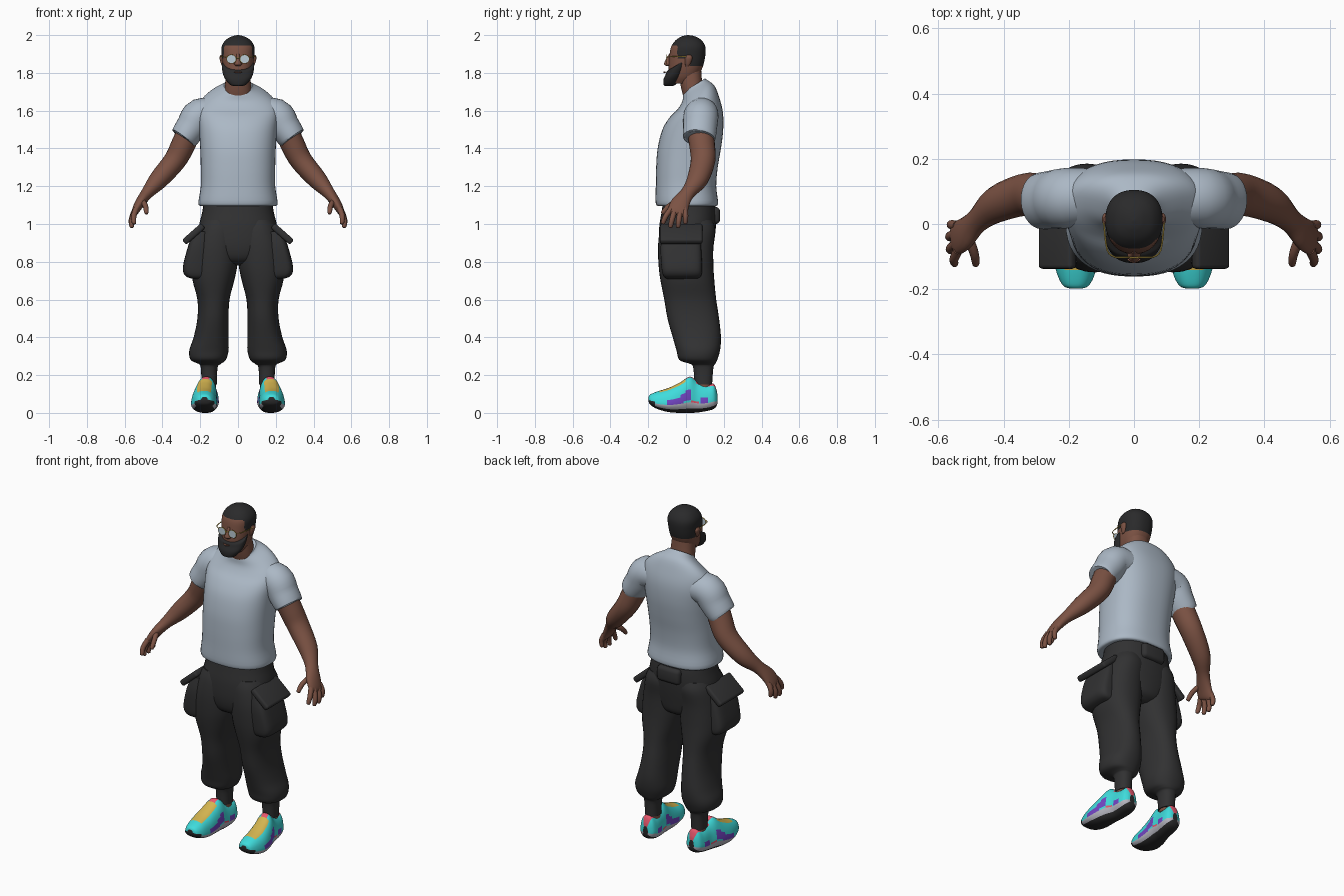
import bpy, bmesh, math
from mathutils import Vector

if "Cube" in bpy.data.objects:
    bpy.data.objects.remove(bpy.data.objects["Cube"])


def material(name, r, g, b):
    m = bpy.data.materials.new(name)
    m.use_nodes = True
    m.diffuse_color = (r, g, b, 1)
    node = m.node_tree.nodes["Principled BSDF"]
    node.inputs["Base Color"].default_value = (r, g, b, 1)
    node.inputs["Roughness"].default_value = 0.8
    return m


SKIN = material("brown skin", .2, .085, .057)
HAIR = material("black hair and rubber", .023, .023, .024)
SHIRT = material("pale grey cotton", .41, .48, .56)
PANTS = material("charcoal cloth", .031, .031, .032)
LENS = material("pale lens", .5, .6, .66)
GOLD = material("yellow", .66, .46, .08)
TEAL = material("turquoise", .05, .72, .72)
PURPLE = material("purple", .17, .06, .55)
PINK = material("pink", .85, .1, .16)
FOAM = material("grey foam", .46, .46, .52)


def spline(keys, steps):
    """Smooth curve through rows of numbers."""
    out = []
    for i in range(len(keys) - 1):
        a, b = keys[max(i - 1, 0)], keys[i]
        c, d = keys[i + 1], keys[min(i + 2, len(keys) - 1)]
        for s in range(steps):
            t = s / steps
            out.append([q + .5 * t * (r - p + t * (2 * p - 5 * q + 4 * r - s4 + t * (3 * (q - r) + s4 - p)))
                        for p, q, r, s4 in zip(a, b, c, d)])
    return out + [list(keys[-1])]


def oval(n, p):
    """Unit superellipse points."""
    def power(v):
        return math.copysign(abs(v) ** (2 / p), v)
    angles = [2 * math.pi * j / n for j in range(n)]
    return [(power(math.cos(a)), power(math.sin(a))) for a in angles]


def skin(name, rings, mats, mirror=False, paint=None):
    """Join rings into a closed surface; paint(centre, angle) picks a material."""
    bm = bmesh.new()
    rows = [[bm.verts.new(v) for v in ring] for ring in rings]
    n = len(rows[0])
    for lo, hi in zip(rows, rows[1:]):
        for j in range(n):
            k = (j + 1) % n
            f = bm.faces.new((lo[j], lo[k], hi[k], hi[j]))
            if paint:
                f.material_index = paint(f.calc_center_median(), 2 * math.pi * (j + .5) / n)
    for row in (rows[0], rows[-1]):
        f = bm.faces.new(row)
        if paint:
            f.material_index = paint(f.calc_center_median(), -math.pi / 2)
    return finish(name, bm, mats, mirror)


def finish(name, bm, mats, mirror):
    bmesh.ops.recalc_face_normals(bm, faces=bm.faces)
    for f in bm.faces:
        f.smooth = True
    for e in bm.edges:
        e.smooth = e.calc_face_angle(0) < .75
    mesh = bpy.data.meshes.new(name)
    bm.to_mesh(mesh)
    bm.free()
    for m in mats:
        mesh.materials.append(m)
    ob = bpy.data.objects.new(name, mesh)
    bpy.context.collection.objects.link(ob)
    if mirror:
        ob.modifiers.new("mirror", "MIRROR").use_mirror_merge = False
    return ob


def stack(name, keys, mats, mirror=False, n=32, p=2.3, steps=4, paint=None):
    """Horizontal rings: z, x0, x1, y0, y1, tilt."""
    rings = []
    for z, x0, x1, y0, y1, tilt in spline(keys, steps):
        hx, hy = (x1 - x0) / 2, (y1 - y0) / 2
        rings.append([((x0 + x1) / 2 + hx * u, (y0 + y1) / 2 + hy * v, z + tilt * hy * v)
                      for u, v in oval(n, p)])
    return skin(name, rings, mats, mirror, paint)


def body(rows):
    """Centred rows z, y0, y1, half width, tilt."""
    return [(z, -w, w, a, b, t) for z, a, b, w, t in rows]


def tube(name, keys, mat, n=20, steps=4, mirror=True):
    """Rings across a path: x, y, z, thickness, breadth."""
    pts = spline(keys, steps)
    rings = []
    for i, (x, y, z, ru, rv) in enumerate(pts):
        t = (Vector(pts[min(i + 1, len(pts) - 1)][:3]) - Vector(pts[max(i - 1, 0)][:3])).normalized()
        ref = Vector((0, 0, 1)) if abs(t.y) > .9 else Vector((0, 1, 0))
        u = ref.cross(t).normalized()
        v = t.cross(u)
        rings.append([Vector((x, y, z)) + u * ru * a + v * rv * b for a, b in oval(n, 2)])
    return skin(name, rings, [mat], mirror)


# Shirt
stack("shirt_body", body([
    (1.095, -.145, .155, .195, 0), (1.11, -.16, .17, .21, 0), (1.2, -.16, .16, .197, 0),
    (1.3, -.158, .168, .197, 0), (1.4, -.15, .185, .2, 0), (1.5, -.125, .197, .207, 0),
    (1.58, -.085, .195, .215, .1), (1.64, -.045, .175, .205, .3), (1.69, -.02, .15, .15, .5),
    (1.722, -.015, .115, .088, .6), (1.735, -.01, .1, .074, .64)]), [SHIRT], n=48, p=2.4)
tube("shirt_sleeve", [(.1, .09, 1.58, .08, .08), (.2, .08, 1.575, .09, .092),
                      (.245, .075, 1.515, .083, .09), (.287, .07, 1.457, .074, .086),
                      (.285, .07, 1.46, .062, .074)], SHIRT, n=28)

# Neck and head, with the hair painted above a stepped hairline
stack("neck", body([(1.66, 0, .11, .075, .4), (1.72, -.022, .088, .07, .3),
                    (1.82, -.045, .08, .062, 0)]), [SKIN])


def hairline(c, angle):
    line = 1.945 if c.y < -.045 else 1.875 if c.y < .02 else 1.835
    return int(c.z > line)


stack("head", body([
    (1.745, -.08, .02, .045, 0), (1.78, -.09, .06, .065, 0), (1.83, -.092, .088, .079, 0),
    (1.89, -.088, .102, .086, 0), (1.94, -.078, .102, .086, 0), (1.975, -.052, .08, .064, 0),
    (1.994, -.02, .045, .03, 0), (2, .008, .014, .003, 0)]), [SKIN, HAIR], n=64, steps=8, paint=hairline)
stack("beard", body([
    (1.73, -.108, -.07, .022, 0), (1.74, -.118, -.05, .045, .1), (1.775, -.119, -.02, .072, .2),
    (1.81, -.108, 0, .083, .35), (1.838, -.1, .01, .086, .5), (1.848, -.085, .01, .084, .6)]), [HAIR])
tube("lower_lip", [(-.02, -.108, 1.804, .002, .003), (0, -.114, 1.803, .005, .006),
                   (.02, -.108, 1.804, .002, .003)], SKIN, n=12, mirror=False)
stack("nose", body([(1.837, -.104, -.075, .012, 0), (1.846, -.116, -.07, .02, 0),
                    (1.865, -.11, -.07, .012, 0), (1.9, -.09, -.07, .008, 0)]), [SKIN], n=16)
stack("ear", [(1.835, .076, .084, -.002, .014, 0), (1.85, .074, .091, -.005, .024, 0),
              (1.88, .074, .098, -.005, .034, 0), (1.895, .078, .092, .005, .024, 0)],
      [SKIN], True, n=16)

# Glasses
tube("lens", [(.035, -.104, 1.873, .024, .022), (.035, -.1, 1.873, .024, .022)],
     LENS, n=28, steps=1)
loop = [(.035 + .024 * u, -.102, 1.873 + .022 * v, .0022, .0022) for u, v in oval(24, 2)]
tube("lens_rim", loop + loop[:1], GOLD, n=8, steps=1)
tube("temple", [(.057, -.102, 1.884, .0025, .0025), (.082, -.08, 1.886, .0025, .0025),
                (.093, .01, 1.886, .0025, .0025)], GOLD, n=8)
tube("glasses_bridge", [(-.012, -.104, 1.88, .0025, .0025), (.012, -.104, 1.88, .0025, .0025)],
     GOLD, n=8, mirror=False)

# Arms, palms and fingers
tube("arm", [(.255, .075, 1.5, .062, .07), (.29, .085, 1.42, .064, .068), (.335, .09, 1.335, .059, .065),
             (.42, .06, 1.235, .051, .056), (.48, .01, 1.165, .033, .038),
             (.52, -.03, 1.11, .026, .05), (.545, -.045, 1.065, .019, .052),
             (.551, -.05, 1.05, .01, .042)], SKIN)
fingers = {
    "index_finger": [(.54, -.08, 1.08), (.552, -.108, 1.04), (.55, -.122, 1.005)],
    "middle_finger": [(.546, -.06, 1.07), (.563, -.075, 1.02), (.562, -.082, .985)],
    "ring_finger": [(.547, -.03, 1.07), (.565, -.038, 1.02), (.562, -.042, .985)],
    "little_finger": [(.542, -.005, 1.08), (.56, -.002, 1.04), (.558, -.003, 1.005)],
    "thumb": [(.508, -.04, 1.125), (.49, -.09, 1.095), (.485, -.122, 1.06)]}
for name, (a, b, c) in fingers.items():
    tip = [q + .15 * (q - p) for p, q in zip(b, c)]
    tube(name, [(*a, .015, .015), (*b, .014, .014), (*c, .011, .011), (*tip, .003, .003)], SKIN, n=12)

# Trousers
stack("trouser_hips", body([
    (1.12, -.12, .15, .18, 0), (1.06, -.13, .16, .19, 0), (.98, -.142, .158, .207, 0),
    (.88, -.142, .145, .2, 0), (.81, -.12, .13, .14, 0), (.78, -.06, .09, .06, 0)]), [PANTS])
stack("trouser_leg", [
    (1.02, .01, .19, -.12, .14, 0), (.97, 0, .213, -.138, .155, 0), (.88, 0, .235, -.148, .145, 0),
    (.78, .004, .245, -.145, .145, 0), (.7, .02, .24, -.135, .15, 0), (.6, .045, .215, -.115, .16, 0),
    (.5, .05, .215, -.098, .175, 0), (.4, .05, .235, -.07, .185, 0), (.33, .05, .258, -.05, .18, 0),
    (.28, .065, .25, -.035, .165, 0), (.26, .09, .21, .02, .155, 0), (.24, .108, .197, .038, .145, 0),
    (.15, .112, .193, .045, .138, 0)], [PANTS], True)
stack("cargo_pocket", [
    (.96, .16, .235, -.12, .07, 0), (.88, .16, .265, -.135, .08, 0), (.77, .16, .292, -.13, .085, 0),
    (.725, .17, .278, -.12, .08, 0), (.71, .19, .24, -.1, .06, 0)], [PANTS], True, p=4)


def padded_box(name, centre, size, tilt, mirror):
    """Bevelled cloth block turned about y."""
    bm = bmesh.new()
    bmesh.ops.create_cube(bm, size=1)
    bmesh.ops.scale(bm, vec=size, verts=bm.verts)
    bmesh.ops.bevel(bm, geom=bm.edges[:], offset=min(size) * .35, segments=3, profile=.5, affect='EDGES')
    cos, sin = math.cos(tilt), math.sin(tilt)
    for v in bm.verts:
        x, y, z = v.co
        v.co = Vector((x * cos + z * sin, y, z * cos - x * sin)) + Vector(centre)
    finish(name, bm, [PANTS], mirror)


padded_box("cargo_flap", (.235, -.025, .947), (.135, .225, .035), .72, True)
padded_box("back_pouch", (0, .15, 1.045), (.15, .06, .09), 0, False)

# Shoes: sections along y, with centre x, sole z, top z and half width
sections = [
    (-.198, .178, .06, .085, .02), (-.188, .178, .042, .098, .045), (-.15, .178, .02, .114, .066),
    (-.09, .18, .004, .133, .077), (-.03, .176, 0, .162, .074), (.02, .168, 0, .192, .066),
    (.06, .16, .002, .168, .06), (.11, .155, .01, .152, .06), (.145, .153, .02, .155, .052),
    (.161, .152, .035, .125, .035), (.166, .152, .05, .1, .018)]
shoe_rings = []
for y, cx, z0, z1, w in spline(sections, 6):
    shoe_rings.append([(cx + w * u * (.86 - .16 * v if v > -.5 else .94), y,
                        (z0 + z1) / 2 + (z1 - z0) / 2 * v) for u, v in oval(56, 2.5)])


def shoe_paint(c, angle):
    h, side = math.sin(angle), abs(math.cos(angle))
    if h < -.72 or (c.y < -.165 and h < -.1):
        return 1
    if h < -.38:
        return 2
    if c.y > .0 and h > .93 or (c.y > .05 and h > .8):
        return 5
    if side < .6 and h > 0 and -.14 < c.y <= 0:
        return 3
    wave = -.12 + .12 * math.sin(40 * c.y + 1)
    if abs(h - wave) < .2 and (-.1 < c.y < .03 or .08 < c.y < .12):
        return 4
    if .03 < c.y < .07 and -.38 < h < -.26:
        return 5
    return 0


skin("shoe", shoe_rings, [TEAL, HAIR, FOAM, GOLD, PURPLE, PINK], True, shoe_paint)
tube("ankle_sock", [(.153, .09, .2, .037, .044), (.153, .09, .13, .037, .044)], SKIN, steps=1)
